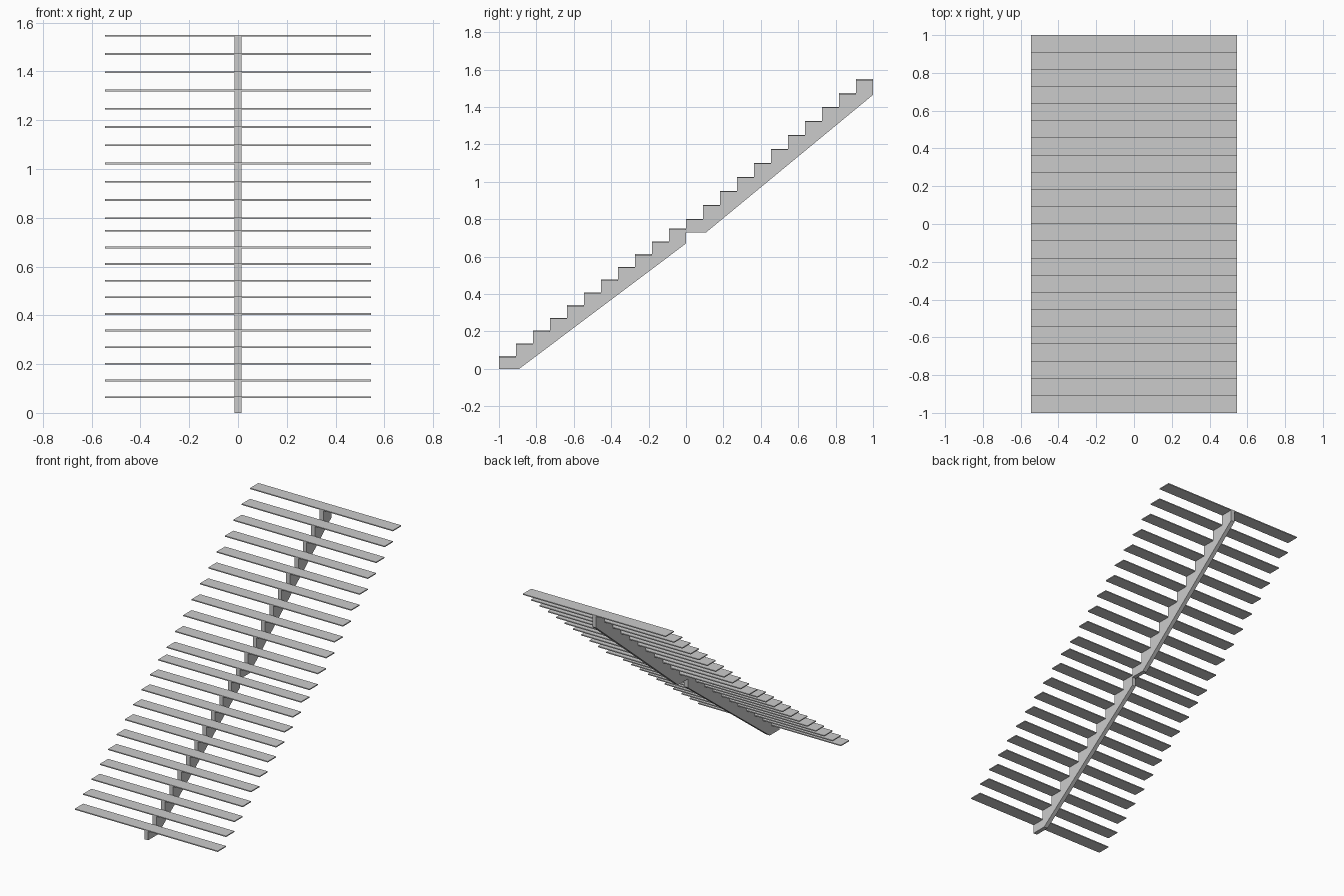
import bpy, bmesh

if "Cube" in bpy.data.objects:
    bpy.data.objects.remove(bpy.data.objects["Cube"])

STEPS = 11
RUN = 1 / STEPS
HALF_W = 0.545      # tread half width
HALF_S = 0.0145     # stringer half thickness
T = 0.007           # tread thickness


def extrude_profile(name, pts, half):
    """Extrude a (y, z) outline symmetrically along x."""
    bm = bmesh.new()
    face = bm.faces.new([bm.verts.new((-half, y, z)) for y, z in pts])
    ext = bmesh.ops.extrude_face_region(bm, geom=[face])
    verts = [v for v in ext["geom"] if isinstance(v, bmesh.types.BMVert)]
    bmesh.ops.translate(bm, verts=verts, vec=(2 * half, 0, 0))
    bmesh.ops.recalc_face_normals(bm, faces=bm.faces)
    mesh = bpy.data.meshes.new(name)
    bm.to_mesh(mesh)
    bm.free()
    obj = bpy.data.objects.new(name, mesh)
    bpy.context.collection.objects.link(obj)
    return obj


def flight(name, y0, base, first_top, rise, end_z):
    # Saw-tooth central stringer with sloped underside
    pts = [(y0 + 0.108, base), (y0, base)]
    for i in range(STEPS):
        z = first_top + i * rise - T
        pts += [(y0 + i * RUN, z), (y0 + (i + 1) * RUN, z)]
    pts.append((y0 + 1, end_z))
    extrude_profile(name + "_stringer", pts, HALF_S)
    # Thin wide treads
    for i in range(STEPS):
        y, z = y0 + i * RUN, first_top + i * rise
        extrude_profile(f"{name}_tread_{i + 1}",
                        [(y, z - T), (y + RUN, z - T), (y + RUN, z), (y, z)], HALF_W)


flight("lower_flight", -1, 0, 0.0682, 0.0682, 0.67)
flight("upper_flight", 0, 0.73, 0.802, 0.0748, 1.465)
